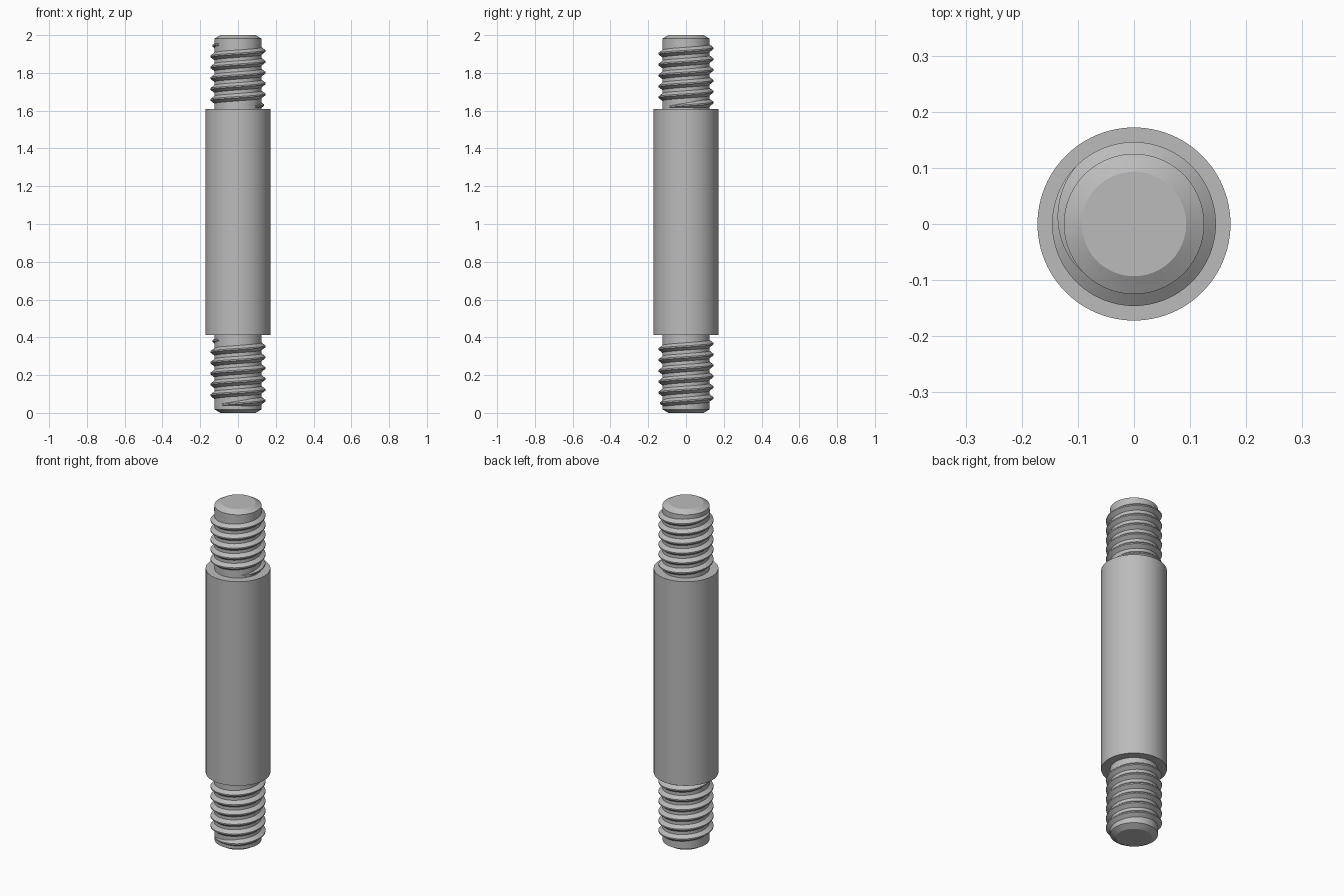
import bpy, bmesh
from math import sin, cos, pi, radians, tau

cube = bpy.data.objects.get("Cube")
if cube:
    bpy.data.objects.remove(cube, do_unlink=True)

steel = bpy.data.materials.new("grey_steel")
steel.use_nodes = True
steel.diffuse_color = (0.5, 0.5, 0.5, 1)
steel.node_tree.nodes["Principled BSDF"].inputs["Base Color"].default_value = (0.5, 0.5, 0.5, 1)

SEGMENTS = 96
CORE, CREST, PITCH = 0.125, 0.146, 0.0575


def finish(name, bm):
    bmesh.ops.recalc_face_normals(bm, faces=bm.faces)
    mesh = bpy.data.meshes.new(name)
    bm.to_mesh(mesh)
    bm.free()
    mesh.materials.append(steel)
    obj = bpy.data.objects.new(name, mesh)
    bpy.context.collection.objects.link(obj)
    bpy.ops.object.select_all(action="DESELECT")
    obj.select_set(True)
    bpy.context.view_layer.objects.active = obj
    bpy.ops.object.shade_smooth_by_angle(angle=radians(25))
    return obj


def lathe(name, profile):
    """Solid of revolution with flat caps from (radius, height) points."""
    bm = bmesh.new()
    rings = [[bm.verts.new((r * cos(tau * i / SEGMENTS), r * sin(tau * i / SEGMENTS), z))
              for i in range(SEGMENTS)] for r, z in profile]
    for low, high in zip(rings, rings[1:]):
        for i in range(SEGMENTS):
            j = (i + 1) % SEGMENTS
            bm.faces.new((low[i], low[j], high[j], high[i]))
    bm.faces.new(rings[0])
    bm.faces.new(rings[-1])
    return finish(name, bm)


def thread(name, z_start, z_end, end_angle):
    """Right-handed ridge that fades into the core at both ends."""
    bm = bmesh.new()
    turns = (z_end - z_start) / PITCH
    steps = round(turns * SEGMENTS)
    rings = []
    for k in range(steps + 1):
        angle = end_angle - tau * (steps - k) / SEGMENTS
        z = z_start + (z_end - z_start) * k / steps
        fade = min(1, k / (SEGMENTS / 4), (steps - k) / (SEGMENTS / 4))
        tip = CORE + (CREST - CORE) * fade
        half = 0.004 + 0.018 * fade
        section = ((CORE - 0.003, -half), (tip, -0.0035), (tip, 0.0035), (CORE - 0.003, half))
        rings.append([bm.verts.new((r * cos(angle), r * sin(angle), z + dz)) for r, dz in section])
    for a, b in zip(rings, rings[1:]):
        for i in range(4):
            j = (i + 1) % 4
            bm.faces.new((a[i], b[i], b[j], a[j]))
    bm.faces.new(rings[0])
    bm.faces.new(rings[-1])
    return finish(name, bm)


# Central sleeve
lathe("sleeve", [(0.172, 0.412), (0.172, 1.61)])

# Chamfered stud running through the sleeve
lathe("stud_core", [(0.093, 0), (CORE, 0.019), (CORE, 1.981), (0.093, 2)])

# Threads at both ends
thread("upper_thread", 1.62, 1.952, radians(225))
thread("lower_thread", 0.042, 0.388, radians(225))
